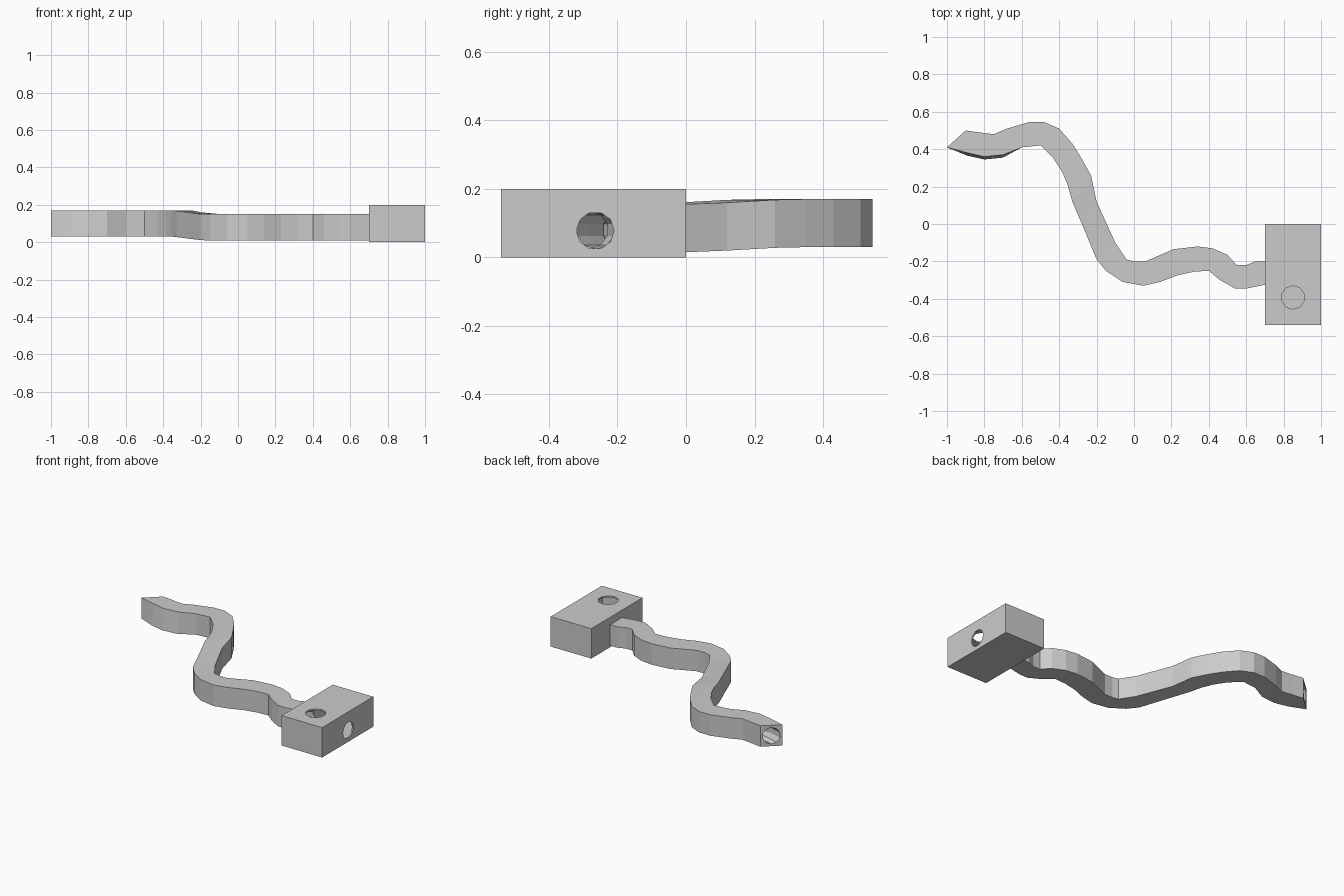
import bpy, bmesh, math
from mathutils import Vector

if "Cube" in bpy.data.objects:
    bpy.data.objects.remove(bpy.data.objects["Cube"])

# Stations along the winding channel: far edge xy, near edge xy, base z
STATIONS = [
    (-.90, .50, -1.0, .41, .03), (-.83, .49, -.89, .38, .03), (-.75, .48, -.80, .36, .03),
    (-.68, .51, -.70, .37, .03), (-.56, .545, -.60, .41, .03), (-.48, .545, -.50, .42, .03),
    (-.40, .51, -.43, .35, .03), (-.33, .43, -.385, .28, .03), (-.28, .35, -.355, .21, .03),
    (-.23, .26, -.33, .12, .028), (-.20, .12, -.27, -.02, .02), (-.10, -.10, -.20, -.19, .011),
    (-.04, -.19, -.15, -.25, .01), (.00, -.20, -.06, -.31, .01), (.06, -.20, .05, -.33, .01),
    (.13, -.17, .14, -.31, .01), (.21, -.135, .23, -.275, .01), (.34, -.12, .32, -.255, .01),
    (.42, -.13, .40, -.25, .01), (.50, -.165, .46, -.30, .01), (.55, -.22, .54, -.345, .01),
    (.60, -.22, .60, -.345, .01), (.65, -.20, .65, -.335, .01), (.70, -.20, .70, -.325, .01),
]
H, SIDES = .14, 10


def make_channel():
    bm = bmesh.new()
    outer, inner = [], []
    for i, (ax, ay, bx, by, z) in enumerate(STATIONS):
        a, b = Vector((ax, ay, z)), Vector((bx, by, z))
        up = Vector((0, 0, H))
        flare = Vector((0, -.015, 0)) if 0 < i < 4 else Vector()
        outer.append([bm.verts.new(p) for p in (a, b + flare, b + up, a + up)])
        mid, half = (a + b + up) / 2, (a - b) / 2
        half = half.normalized() * .055
        inner.append([bm.verts.new(mid - half * math.cos(t) + Vector((0, 0, -.055 * math.sin(t))))
                      for t in (math.tau * (k + .5) / SIDES for k in range(SIDES))])
    for rings in (outer, inner):
        for r, s in zip(rings, rings[1:]):
            n = len(r)
            for k in range(n):
                bm.faces.new((r[k], r[(k + 1) % n], s[(k + 1) % n], s[k]))
    # Ring faces at both ends
    for i in (0, -1):
        edges = []
        for r in (outer[i], inner[i]):
            for k in range(len(r)):
                edges.append(bm.edges.get((r[k], r[(k + 1) % len(r)])))
        bmesh.ops.triangle_fill(bm, edges=edges, use_beauty=True)
    bmesh.ops.recalc_face_normals(bm, faces=bm.faces)
    me = bpy.data.meshes.new("winding_channel")
    bm.to_mesh(me)
    bm.free()
    ob = bpy.data.objects.new("winding_channel", me)
    bpy.context.collection.objects.link(ob)


def box(name, lo, hi):
    lo, hi = Vector(lo), Vector(hi)
    bpy.ops.mesh.primitive_cube_add(size=1, location=(lo + hi) / 2)
    ob = bpy.context.object
    ob.name, ob.scale = name, hi - lo
    return ob


def cylinder(name, loc, r, depth, sides, rot=(0, 0, 0)):
    bpy.ops.mesh.primitive_cylinder_add(vertices=sides, radius=r, depth=depth,
                                        location=loc, rotation=rot)
    bpy.context.object.name = name
    return bpy.context.object


def cut(target, cutter):
    mod = target.modifiers.new("cut", 'BOOLEAN')
    mod.operation, mod.solver, mod.object = 'DIFFERENCE', 'EXACT', cutter
    bpy.context.view_layer.objects.active = target
    bpy.ops.object.modifier_apply(modifier=mod.name)
    bpy.data.objects.remove(cutter)


make_channel()

# Hollow end chamber with a top hole and a bore through both side walls
chamber = box("end_chamber", (.7, -.54, 0), (1, 0, .2))
cut(chamber, box("cavity", (.71, -.53, .01), (.99, -.01, .19)))
cut(chamber, cylinder("top_hole", (.85, -.393, .2), .063, .1, 10))
cut(chamber, cylinder("side_bore", (.85, -.265, .078), .055, .5, 10, (0, math.pi / 2, 0)))
